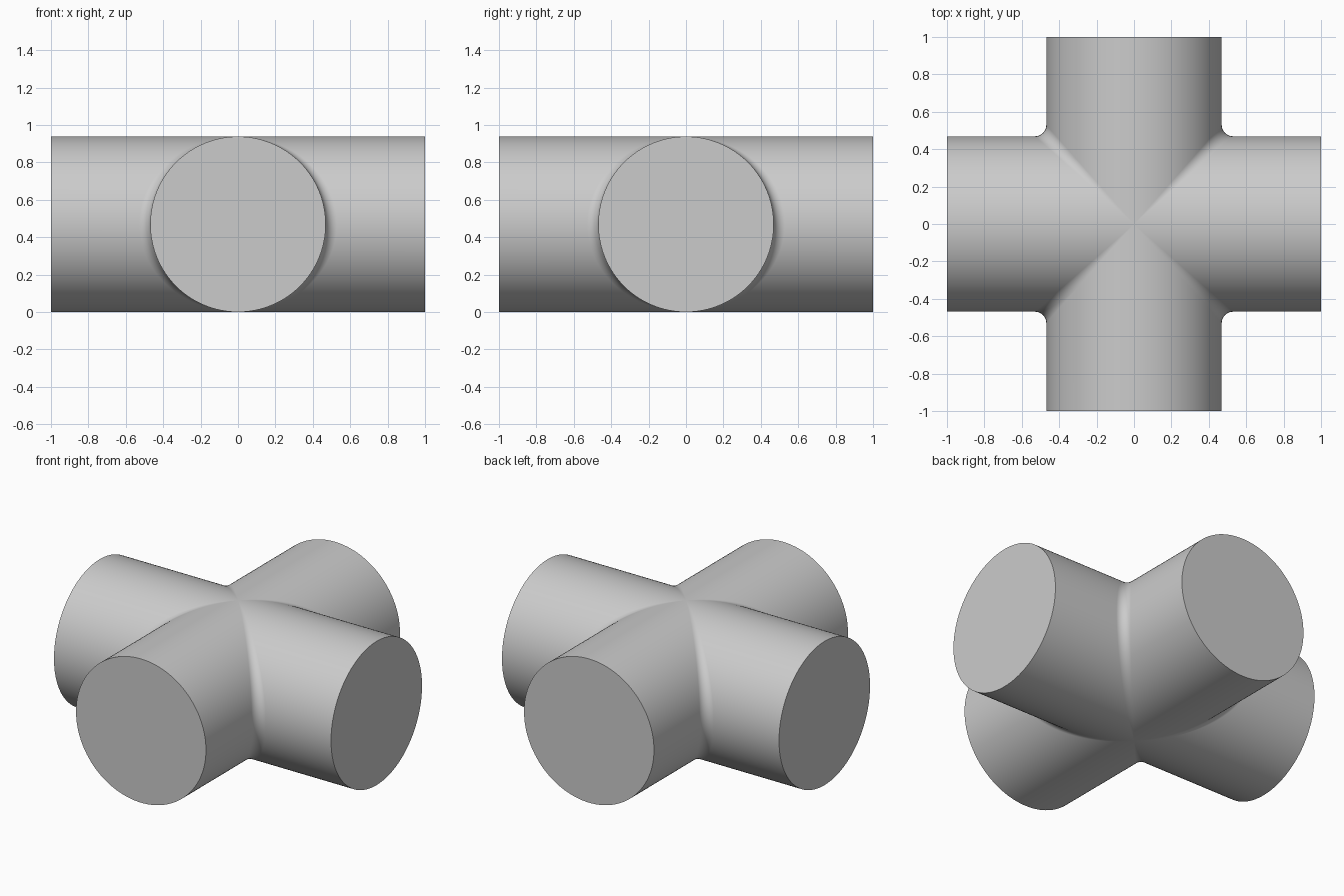
import bpy, bmesh
from math import pi, cos, sin, radians
from mathutils import Vector, Matrix

cube = bpy.data.objects.get("Cube")
if cube:
    bpy.data.objects.remove(cube, do_unlink=True)

R = 0.469        # pipe radius
FILLET = 0.06    # rolling-ball radius in the crotches
ROWS, ARC = 64, 12

mat = bpy.data.materials.new("light_grey")
mat.use_nodes = True
grey = (0.6, 0.6, 0.6, 1)
mat.diffuse_color = grey
mat.node_tree.nodes["Principled BSDF"].inputs["Base Color"].default_value = grey


def crotch_row(phi):
    """One line of points from the end of the +x arm, round the fillet, to the end of the +y arm."""
    w, z = R * cos(phi), R * sin(phi)
    c = (R + FILLET) * cos(phi)
    centre = Vector((c, c, (R + FILLET) * sin(phi)))
    a = Vector((0, -cos(phi), -sin(phi)))
    b = Vector((-cos(phi), 0, -sin(phi)))
    angle = a.angle(b, 0)
    row = [Vector((1, w, z))]
    for i in range(ARC + 1):
        t = i / ARC
        if angle < 1e-4:
            d = a.lerp(b, t)
        else:
            d = (a * sin((1 - t) * angle) + b * sin(t * angle)) / sin(angle)
        row.append(centre + d * FILLET)
    row.append(Vector((w, 1, z)))
    return row


# Quarter shell repeated around the vertical axis
bm = bmesh.new()
for quarter in range(4):
    turn = Matrix.Rotation(quarter * pi / 2, 3, 'Z')
    grid = [[bm.verts.new(turn @ p) for p in crotch_row(-pi / 2 + pi * j / ROWS)]
            for j in range(ROWS + 1)]
    for low, high in zip(grid, grid[1:]):
        for i in range(len(low) - 1):
            bm.faces.new((low[i], high[i], high[i + 1], low[i + 1]))
bmesh.ops.remove_doubles(bm, verts=bm.verts, dist=1e-5)

# Flat round end caps
bmesh.ops.holes_fill(bm, edges=[e for e in bm.edges if e.is_boundary], sides=0)
bmesh.ops.recalc_face_normals(bm, faces=bm.faces)
bmesh.ops.translate(bm, verts=bm.verts, vec=(0, 0, R))

mesh = bpy.data.meshes.new("pipe_cross")
bm.to_mesh(mesh)
bm.free()
mesh.materials.append(mat)
pipe = bpy.data.objects.new("pipe_cross", mesh)
bpy.context.collection.objects.link(pipe)

# Smooth pipes with crisp cap rims
bpy.ops.object.select_all(action='DESELECT')
pipe.select_set(True)
bpy.context.view_layer.objects.active = pipe
bpy.ops.object.shade_smooth_by_angle(angle=radians(40))
weighted = pipe.modifiers.new("weighted_normals", 'WEIGHTED_NORMAL')
weighted.keep_sharp = True
